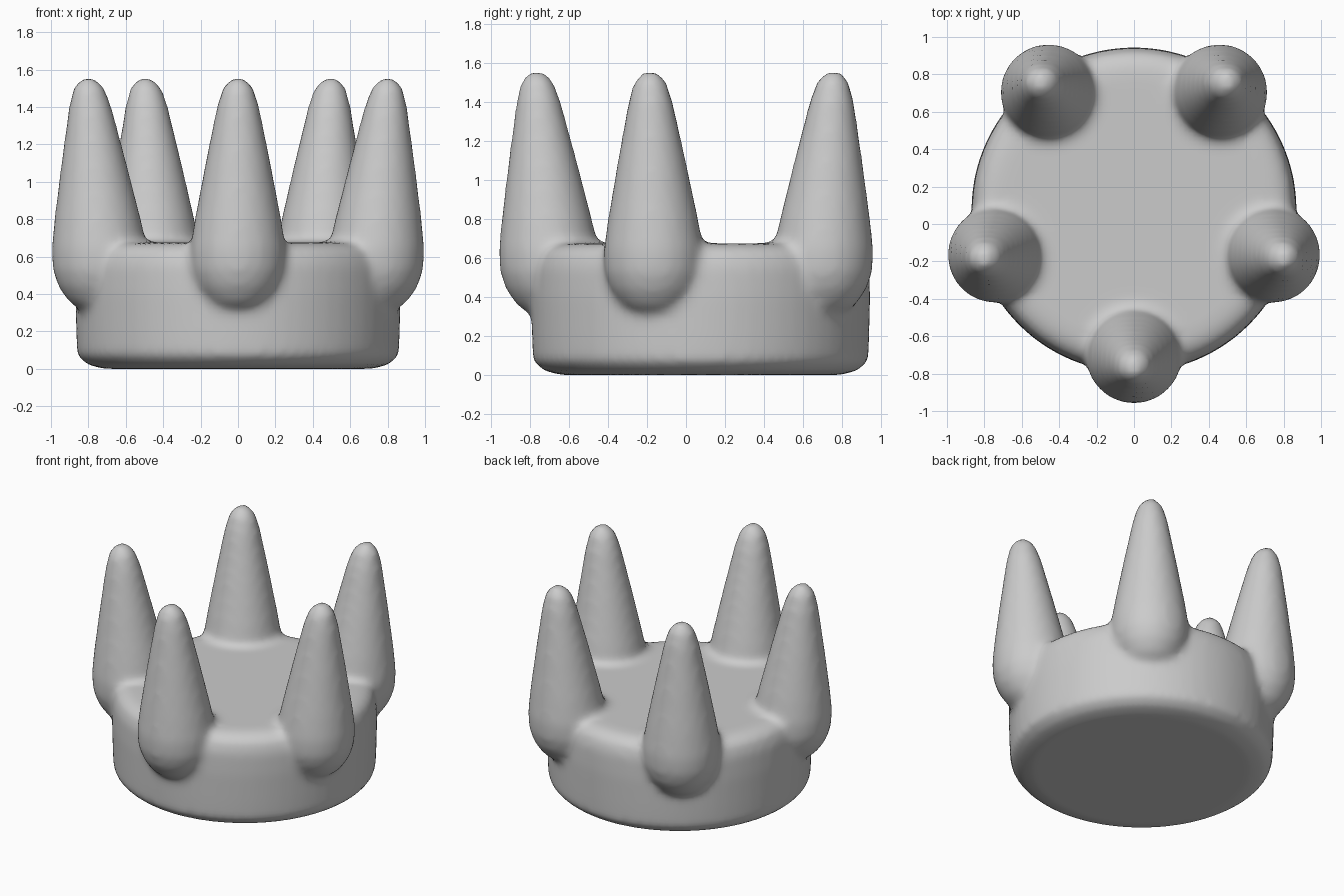
import bpy, bmesh, math

if "Cube" in bpy.data.objects:
    bpy.data.objects.remove(bpy.data.objects["Cube"])

CY = 0.075  # centre of the round base in y


def lathe(bm, rings, sides):
    """Skin a closed tube through rings given as (x, y, z, radius)."""
    loops = []
    for x, y, z, r in rings:
        loops.append([bm.verts.new((x + r * math.cos(2 * math.pi * i / sides),
                                    y + r * math.sin(2 * math.pi * i / sides), z))
                      for i in range(sides)])
    for a, b in zip(loops, loops[1:]):
        for i in range(sides):
            j = (i + 1) % sides
            bm.faces.new((a[i], a[j], b[j], b[i]))
    bm.faces.new(loops[0][::-1])
    bm.faces.new(loops[-1])


bm = bmesh.new()

# Round solid base with a bevelled foot and a softened top edge
base = [(0.72, 0.0), (0.80, 0.02), (0.86, 0.07), (0.865, 0.2), (0.87, 0.4),
        (0.865, 0.55), (0.84, 0.63), (0.78, 0.67), (0.70, 0.675)]
lathe(bm, [(0, CY, z, r) for r, z in base], 64)

# Five tapered spikes, bulging out of the base and leaning slightly outwards
spike = [(0.10, 0.31), (0.17, 0.36), (0.225, 0.44), (0.255, 0.53), (0.258, 0.64),
         (0.232, 0.8), (0.175, 1.1), (0.115, 1.4), (0.085, 1.5), (0.045, 1.55)]
for k in range(5):
    a = math.radians(-90 + 72 * k)
    rings = []
    for r, z in spike:
        d = 0.775 + max(0, z - 0.6) * 0.07
        rings.append((d * math.cos(a), CY + d * math.sin(a), z, r))
    lathe(bm, rings, 24)

me = bpy.data.meshes.new("spiked_crown")
bm.to_mesh(me)
bm.free()
crown = bpy.data.objects.new("spiked_crown", me)
bpy.context.collection.objects.link(crown)

# Fuse the parts into one skin and blend the joints
rm = crown.modifiers.new("fuse", 'REMESH')
rm.mode = 'VOXEL'
rm.voxel_size = 0.025
sm = crown.modifiers.new("blend", 'SMOOTH')
sm.factor = 0.5
sm.iterations = 10

bpy.context.view_layer.objects.active = crown
crown.select_set(True)
for name in ("fuse", "blend"):
    bpy.ops.object.modifier_apply(modifier=name)

# Seat on the ground and shade smoothly
low = min(v.co.z for v in crown.data.vertices)
for v in crown.data.vertices:
    v.co.z -= low
bpy.ops.object.shade_smooth_by_angle(angle=math.radians(40))
